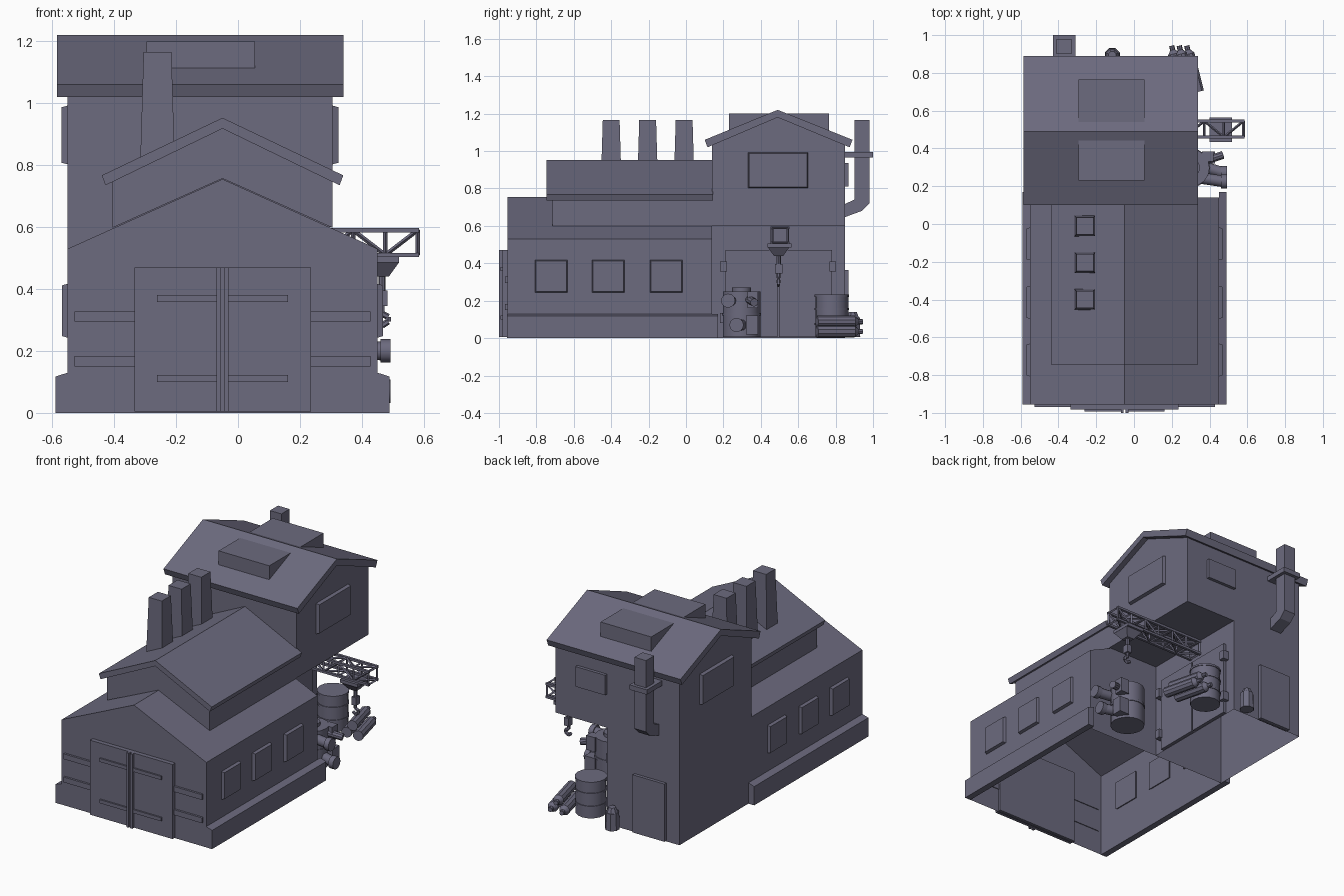
import bpy, bmesh, math
from mathutils import Vector

if "Cube" in bpy.data.objects:
    bpy.data.objects.remove(bpy.data.objects["Cube"])

mat = bpy.data.materials.new("slate_grey")
mat.diffuse_color = (0.15, 0.145, 0.21, 1)
mat.use_nodes = True
mat.node_tree.nodes["Principled BSDF"].inputs["Base Color"].default_value = mat.diffuse_color


def finish(name, bm):
    bmesh.ops.recalc_face_normals(bm, faces=bm.faces)
    me = bpy.data.meshes.new(name)
    bm.to_mesh(me)
    bm.free()
    me.materials.append(mat)
    ob = bpy.data.objects.new(name, me)
    bpy.context.collection.objects.link(ob)
    return ob


def prism(name, pts, axis, a, b, open_bottom=False):
    """Extrude a profile: (y,z) along x or (x,z) along y."""
    bm = bmesh.new()
    put = (lambda p, t: (t, p[0], p[1])) if axis == 'x' else (lambda p, t: (p[0], t, p[1]))
    f = bm.faces.new([bm.verts.new(put(p, a)) for p in pts])
    r = bmesh.ops.extrude_face_region(bm, geom=[f])
    d = Vector(put((0, 0), b - a))
    bmesh.ops.translate(bm, verts=[v for v in r['geom'] if isinstance(v, bmesh.types.BMVert)], vec=d)
    if not any(g is f for g in bm.faces):
        bm.faces.new([v for v in bm.verts][:len(pts)])
    bmesh.ops.recalc_face_normals(bm, faces=bm.faces)
    if open_bottom:
        low = [g for g in bm.faces if all(v.co.z < 0.001 for v in g.verts)]
        bmesh.ops.delete(bm, geom=low, context='FACES_ONLY')
    return finish(name, bm)


def box(name, x0, x1, y0, y1, z0, z1):
    return prism(name, [(x0, z0), (x1, z0), (x1, z1), (x0, z1)], 'y', y0, y1)


def frustum(name, cx, cy, z0, z1, r0, r1, n=4):
    """Upright tapered solid; r is the half width when square."""
    bm = bmesh.new()
    k = math.sqrt(2) if n == 4 else 1
    rings = []
    for z, r in ((z0, r0 * k), (z1, r1 * k)):
        rings.append([bm.verts.new((cx + r * math.cos(2 * math.pi * (i + .5) / n),
                                    cy + r * math.sin(2 * math.pi * (i + .5) / n), z)) for i in range(n)])
    for i in range(n):
        j = (i + 1) % n
        bm.faces.new((rings[0][i], rings[0][j], rings[1][j], rings[1][i]))
    bm.faces.new(rings[0])
    bm.faces.new(rings[1])
    return finish(name, bm)


def rod(name, p, q, r, n=4, r2=None):
    """Round or square bar between two points."""
    p, q = Vector(p), Vector(q)
    bm = bmesh.new()
    bmesh.ops.create_cone(bm, cap_ends=True, segments=n, radius1=r, radius2=r if r2 is None else r2,
                          depth=(q - p).length)
    ob = finish(name, bm)
    ob.location = (p + q) / 2
    ob.rotation_euler = (q - p).to_track_quat('Z', 'Y').to_euler()
    if n > 6:
        bpy.context.view_layer.objects.active = ob
        ob.select_set(True)
        bpy.ops.object.shade_smooth_by_angle(angle=math.radians(35))
        ob.select_set(False)
    return ob


def wall_window(name, x, s, y0, y1, z0, z1, d=0.018):
    """Bevelled window panel on a side wall; s is the outward side."""
    ob = box(name, x - .01, x + .01, y0, y1, z0, z1)
    cy, cz = (y0 + y1) / 2, (z0 + z1) / 2
    for v in ob.data.vertices:
        if (v.co.x - x) * s > 0:
            v.co.x = x + s * d
            v.co.y += .008 if v.co.y < cy else -.008
            v.co.z += .008 if v.co.z < cz else -.008


# Front hall with open floor, and sloped plinths on both sides
prism("hall", [(-.55, 0), (-.55, .53), (-.05, .755), (.45, .53), (.45, 0)], 'y', -.955, .14, True)
for s, n in ((-1, "left"), (1, "right")):
    prism("plinth_" + n, [(-.05 + s * .5, 0), (-.05 + s * .54, 0), (-.05 + s * .54, .117),
                          (-.05 + s * .5, .13)], 'y', -.956, .17)
    for i, y in enumerate((-.81, -.505, -.195)):
        wall_window(f"hall_window_{n}_{i}", -.05 + s * .5, s, y, y + .18, .24, .42)
    wall_window("tower_window_" + n, -.55 if s < 0 else .305, s, .33, .655, .8, .995, .02)

# Raised roof light over the hall
prism("clerestory", [(-.405, .598), (-.405, .755), (-.05, .925), (.305, .755), (.305, .598), (-.05, .757)],
      'y', -.715, .14)
prism("clerestory_roof", [(-.05, .953), (.34, .767), (.328, .735), (-.05, .918), (-.428, .735), (-.44, .767)],
      'y', -.745, .145)

# Rear tower: narrow base, overhanging upper storey, roof and roof box
prism("tower_base", [(-.55, 0), (-.05, 0), (-.05, .6), (-.55, .6)], 'y', .14, .85, True)
prism("tower_upper", [(.14, .6), (.85, .6), (.85, 1.035), (.49, 1.19), (.14, 1.035)], 'x', -.55, .305)
prism("tower_roof", [(.49, 1.22), (.89, 1.06), (.875, 1.02), (.49, 1.18), (.115, 1.02), (.1, 1.06)],
      'x', -.585, .34)
box("roof_box", -.295, .055, .23, .765, 1.06, 1.2)
box("tower_back_window", -.05, .155, .84, .87, .81, .935)
box("tower_back_door", -.46, -.24, .84, .87, .005, .365)

# Row of tapered chimneys
for i, y in enumerate((-.4, -.205, -.01)):
    frustum(f"chimney_{i}", -.26, y, .8, 1.165, .056, .045)

# Rear flue with wall collar
prism("flue", [(.9, 1.165), (.98, 1.165), (.98, .72), (.94, .68), (.845, .645), (.845, .715), (.9, .74)],
      'x', -.41, -.33)
box("flue_collar", -.43, -.31, .845, 1.0, .965, .995)

# Front gate, its centre posts and bars, and sliding rails
box("front_gate", -.335, .235, -.982, -.94, .005, .47)
for s, n in ((-1, "left"), (1, "right")):
    for z in (.1, .358):
        x = sorted((-.05 + s * .02, -.05 + s * .212))
        box(f"gate_bar_{n}", *x, -.992, -.98, z, z + .022)
    for z in (.15, .295):
        x = sorted((-.05 + s * .285, -.05 + s * .478))
        box(f"gate_rail_{n}", *x, -.968, -.95, z, z + .033)
    x = sorted((-.05 + s * .005, -.05 + s * .02))
    box(f"gate_post_{n}", *x, -1.0, -.98, .005, .47)

# Side gate under the overhang, with hinges
box("yard_gate_near", -.055, -.03, .21, .488, .005, .47)
box("yard_gate_far", -.055, -.03, .498, .78, .005, .47)
for y in (.2, .785):
    for z in (.08, .355):
        box("yard_gate_hinge", -.055, -.01, y - .018, y + .018, z, z + .055)

# Lattice crane beam
X0, X1, N = -.05, .585, 6
ys, zs = (.46, .545), (.51, .59)
for y in ys:
    for z in zs:
        box("crane_chord", X0, X1, y - .008, y + .008, z - .007, z + .007)
step = (X1 - X0 - .01) / N
for i in range(N + 1):
    x = X0 + .005 + i * step
    for y in ys:
        rod("crane_upright", (x, y, zs[0]), (x, y, zs[1]), .007)
    for z in zs:
        rod("crane_tie", (x, ys[0], z), (x, ys[1], z), .007)
    if i < N:
        a, b = (0, 1) if i % 2 else (1, 0)
        for y in ys:
            rod("crane_brace", (x, y, zs[a]), (x + step, y, zs[b]), .007)
        for z in zs:
            rod("crane_cross", (x, ys[a], z), (x + step, ys[b], z), .007)

# Trolley, cable and hook
box("trolley_plate", .4, .52, .435, .565, .485, .505)
frustum("trolley_cone", .462, .495, .44, .486, .025, .058)
rod("hoist_cable", (.465, .495, .44), (.465, .495, .38), .012, 8)
box("hook_block", .45, .482, .475, .515, .345, .395)
hook = [(.465, .35), (.465, .32), (.485, .31), (.485, .295), (.465, .282), (.448, .295)]
for a, b in zip(hook, hook[1:]):
    rod("hook", (a[0], .495, a[1]), (b[0], .495, b[1]), .01, 6)

# Boiler with outlet pipes
rod("boiler", (.3, .297, .005), (.3, .297, .25), .1, 16)
rod("boiler_band", (.3, .297, .12), (.3, .297, .135), .104, 16)
rod("boiler_cap", (.3, .297, .25), (.3, .297, .27), .05, 12)
for y, z, d in ((.235, .2, -.01), (.3, .07, -.03)):
    rod("boiler_pipe", (.34, y + .01, z), (.475, y + d, z), .03, 12)
    rod("boiler_flange", (.46, y + d, z), (.492, y + d, z), .038, 12)
box("boiler_valve", .36, .43, .32, .385, .02, .12)
box("boiler_gauge", .36, .42, .33, .385, .16, .25)
rod("boiler_spout", (.36, .33, .21), (.47, .365, .19), .022, 10)

# Drum with bands
rod("drum", (.11, .78, .005), (.11, .78, .225), .088, 16)
for z in (.07, .15, .22):
    rod("drum_band", (.11, .78, z), (.11, .78, z + .012), .092, 16)

# Stacked gas bottles
for p, q in (((.21, .9, .035), (.26, .70, .035)), ((.29, .9, .035), (.34, .70, .035)),
             ((.25, .9, .088), (.30, .70, .088))):
    p, q = Vector(p), Vector(q)
    d = (p - q).normalized()
    rod("bottle", q, p, .032, 10)
    rod("bottle_neck", p, p + d * .022, .032, 10, .014)
    rod("bottle_valve", p + d * .022, p + d * .045, .014, 8)

# Canister beside the back door
frustum("canister", -.115, .892, .005, .11, .043, .04, 8)
frustum("canister_neck", -.115, .892, .11, .14, .035, .022, 8)
